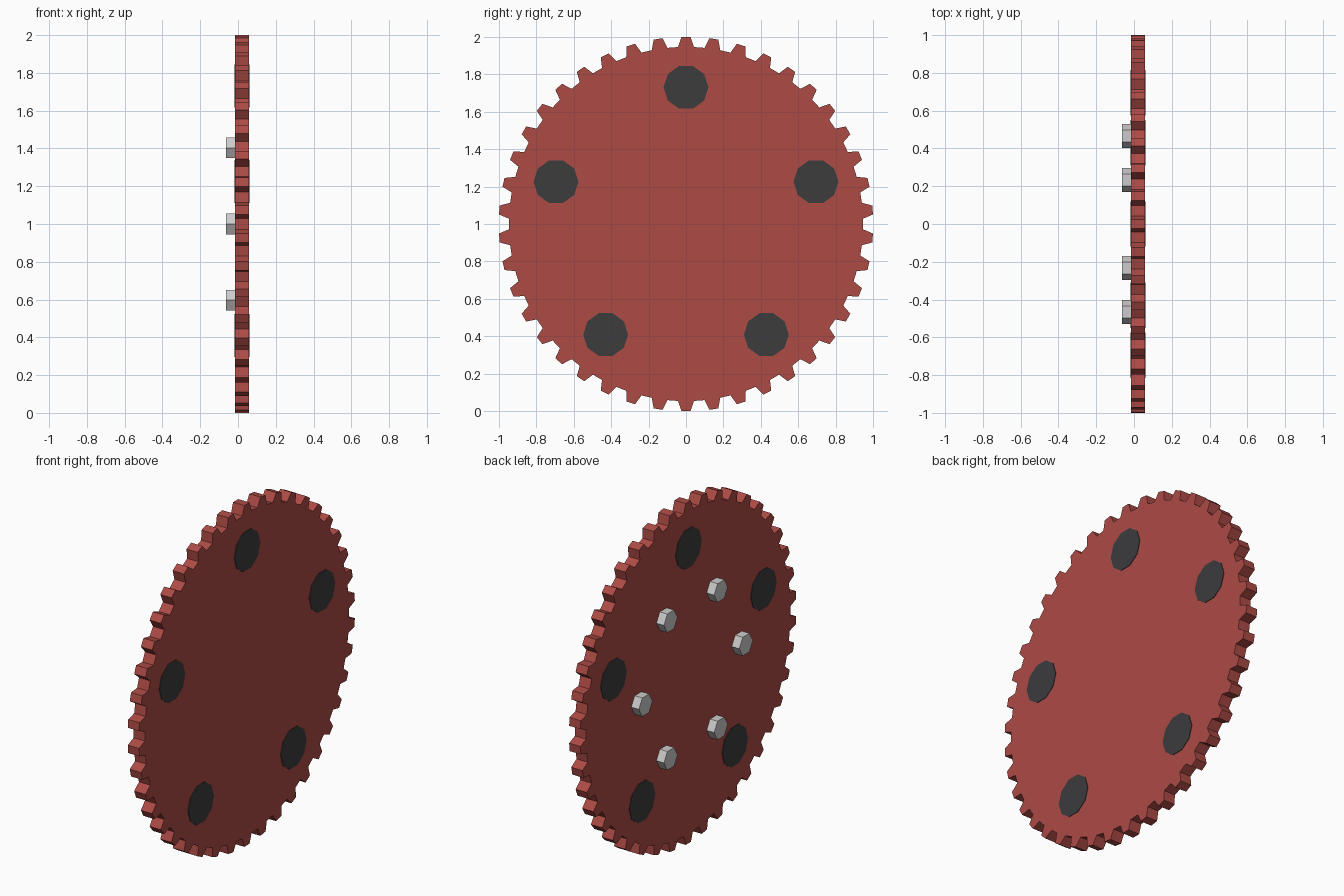
import bpy
from math import pi, cos, sin

if "Cube" in bpy.data.objects:
    bpy.data.objects.remove(bpy.data.objects["Cube"])

CZ = 1.0  # height of the wheel axis


def material(name, rgb):
    m = bpy.data.materials.new(name)
    m.diffuse_color = (*rgb, 1)
    m.use_nodes = True
    m.node_tree.nodes["Principled BSDF"].inputs["Base Color"].default_value = m.diffuse_color
    return m


def prism(name, profile, x0, x1, mat=None):
    """Extrude a closed (y, z) profile along x, flat shaded."""
    n = len(profile)
    verts = [(x, y, z) for x in (x0, x1) for y, z in profile]
    faces = [tuple(reversed(range(n))), tuple(range(n, 2 * n))]
    faces += [(i, (i + 1) % n, n + (i + 1) % n, n + i) for i in range(n)]
    me = bpy.data.meshes.new(name)
    me.from_pydata(verts, [], faces)
    ob = bpy.data.objects.new(name, me)
    bpy.context.collection.objects.link(ob)
    if mat:
        me.materials.append(mat)
    return ob


def polar(r, a, y=0, z=CZ):
    return (y + r * cos(a), z + r * sin(a))


def ngon(sides, r, y, z):
    return [polar(r, 2 * pi * i / sides, y, z) for i in range(sides)]


red = material("red_paint", (0.42, 0.07, 0.06))
dark = material("dark_inset", (0.045, 0.045, 0.048))

# toothed wheel
TEETH = 42
profile = []
for i in range(TEETH):
    a = pi / 2 + 2 * pi * i / TEETH
    for r, da in ((0.946, -0.045), (1.0, -0.024), (1.0, 0.024), (0.946, 0.045)):
        profile.append(polar(r, a + da))
prism("gear_wheel", profile, -0.015, 0.058, red)

# five dark ten-sided plugs through the wheel
for i in range(5):
    y, z = polar(0.73, pi / 2 + 2 * pi * i / 5)
    prism(f"dark_plug_{i + 1}", ngon(10, 0.12, y, z), -0.018, 0.061, dark)

# six hexagonal bolts on the rear face
for i in range(6):
    y, z = polar(0.465, pi / 3 * i)
    prism(f"hex_bolt_{i + 1}", ngon(6, 0.063, y, z), -0.064, -0.015)
